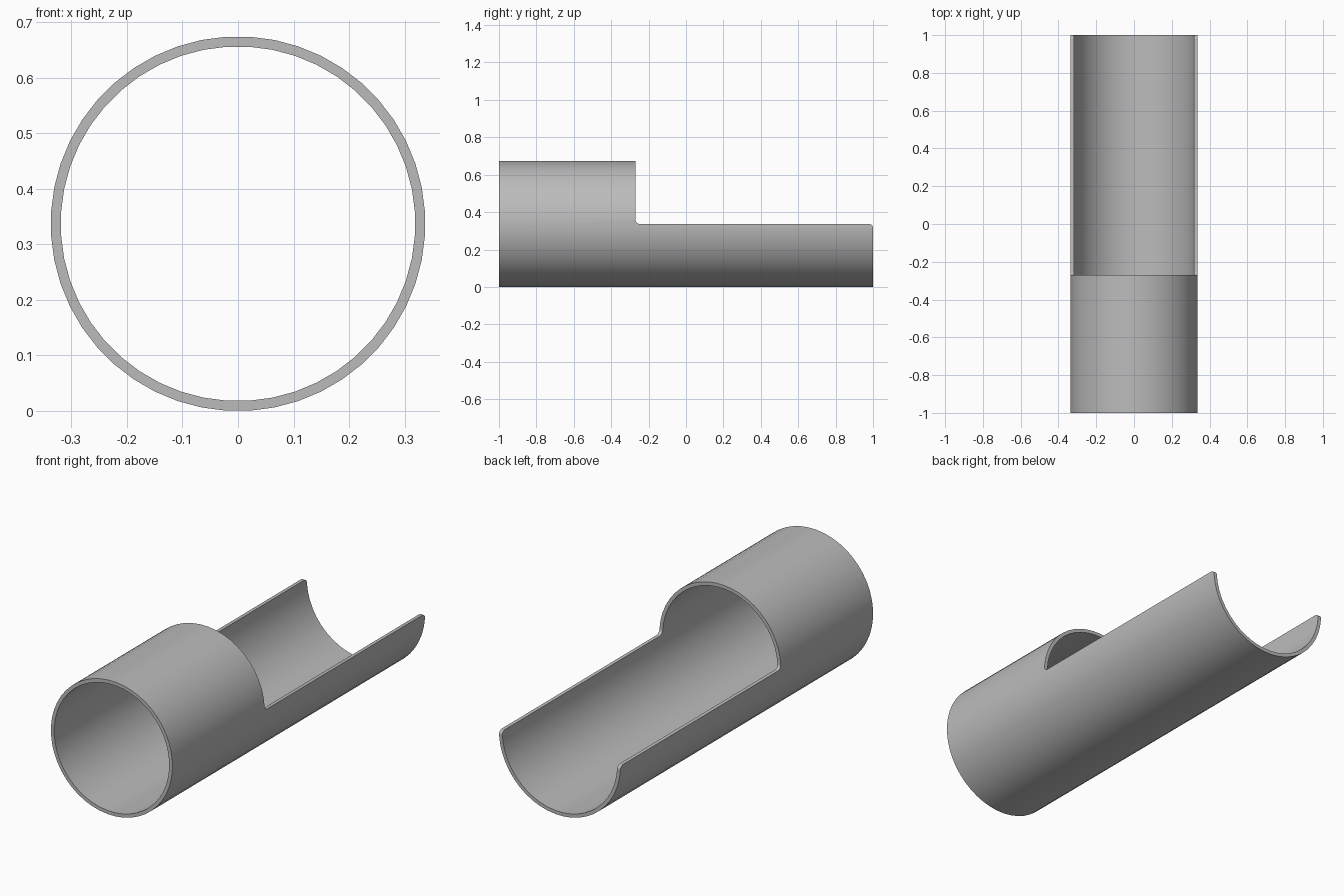
import bpy, bmesh
from math import sin, cos, pi, radians

OUTER, INNER = 0.337, 0.319   # tube radii
SIDES = 48
STEP_Y = -0.27                # where the full tube ends and the trough begins
FILLET = 0.022

cube = bpy.data.objects.get("Cube")
if cube:
    bpy.data.objects.remove(cube, do_unlink=True)

grey = bpy.data.materials.new("plain grey")
grey.use_nodes = True
color = (0.5, 0.5, 0.5, 1)
grey.diffuse_color = color
grey.node_tree.nodes["Principled BSDF"].inputs["Base Color"].default_value = color


def make_object(name, bm):
    bmesh.ops.recalc_face_normals(bm, faces=bm.faces)
    mesh = bpy.data.meshes.new(name)
    bm.to_mesh(mesh)
    bm.free()
    mesh.materials.append(grey)
    obj = bpy.data.objects.new(name, mesh)
    bpy.context.collection.objects.link(obj)
    return obj


def arc(cy, cz, start, end, steps=6):
    angles = [radians(start + (end - start) * i / steps) for i in range(steps + 1)]
    return [(cy + FILLET * cos(a), cz + FILLET * sin(a)) for a in angles]


# Hollow tube lying along y
bm = bmesh.new()
rings = []
for radius, y in ((OUTER, -1), (OUTER, 1), (INNER, 1), (INNER, -1)):
    angles = [2 * pi * (i + 0.5) / SIDES for i in range(SIDES)]
    rings.append([bm.verts.new((radius * cos(a), y, OUTER + radius * sin(a))) for a in angles])
for k in range(4):
    a, b = rings[k], rings[(k + 1) % 4]
    for i in range(SIDES):
        j = (i + 1) % SIDES
        bm.faces.new((a[i], a[j], b[j], b[i]))
tube = make_object("half_open_tube", bm)

# Cutter for the open upper half, with rounded corners
profile = [(STEP_Y, 1)]
profile += arc(STEP_Y + FILLET, OUTER + FILLET, 180, 270)
profile += arc(1.0005 - FILLET, OUTER - FILLET, 90, 0)
profile += [(1.2, OUTER - FILLET), (1.2, 1)]
bm = bmesh.new()
face = bm.faces.new([bm.verts.new((-0.5, y, z)) for y, z in profile])
extruded = bmesh.ops.extrude_face_region(bm, geom=[face])["geom"]
moved = [v for v in extruded if isinstance(v, bmesh.types.BMVert)]
bmesh.ops.translate(bm, verts=moved, vec=(1, 0, 0))
cutter = make_object("opening_cutter", bm)

# Cut the opening, then discard the cutter
cut = tube.modifiers.new("opening", "BOOLEAN")
cut.operation = "DIFFERENCE"
cut.solver = "EXACT"
cut.object = cutter
bpy.ops.object.select_all(action="DESELECT")
tube.select_set(True)
bpy.context.view_layer.objects.active = tube
bpy.ops.object.modifier_apply(modifier=cut.name)
bpy.data.objects.remove(cutter, do_unlink=True)
bpy.ops.object.shade_smooth_by_angle(angle=radians(30))
